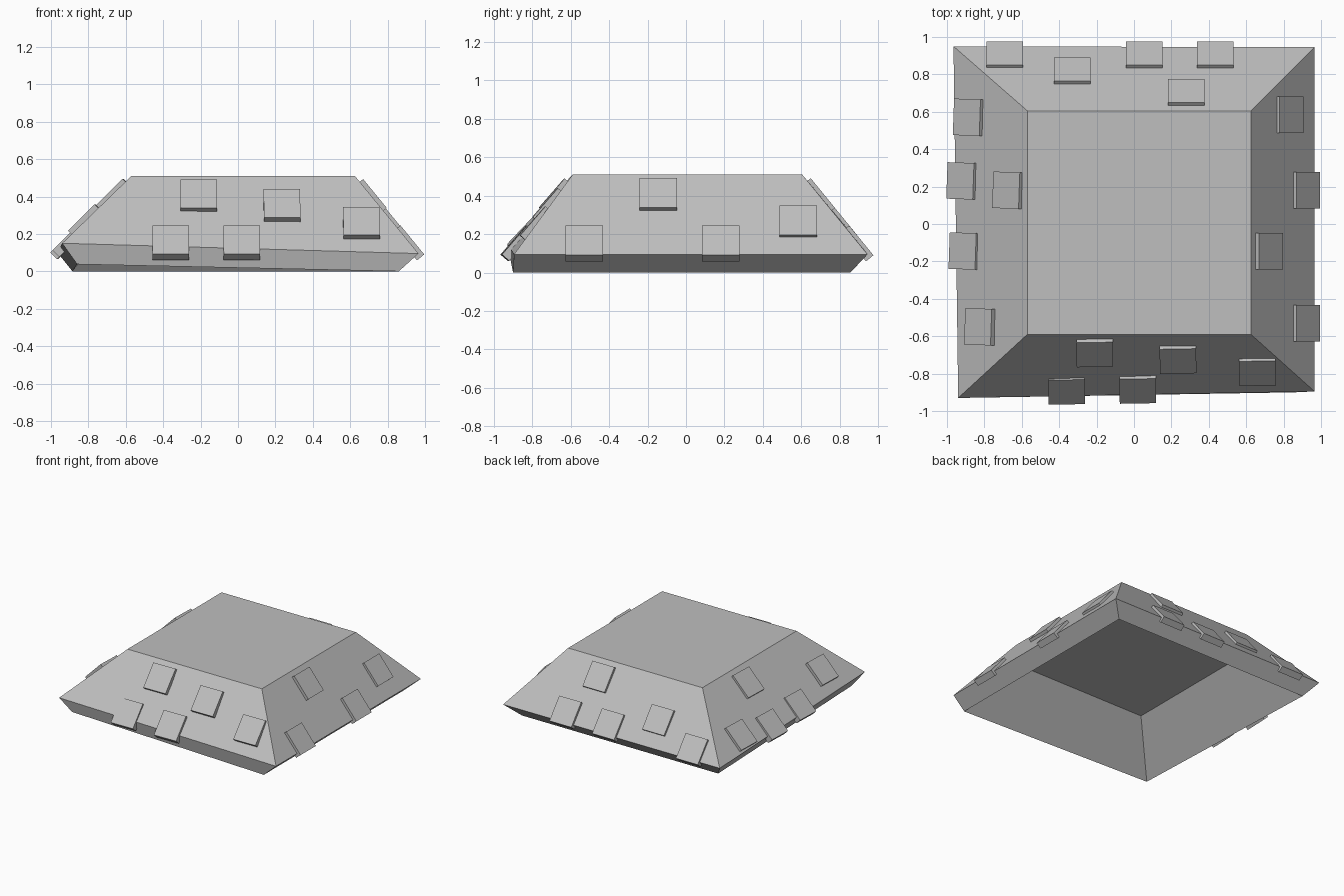
import bpy
import bmesh
from math import radians
from mathutils import Matrix, Vector

cube = bpy.data.objects.get("Cube")
if cube:
    bpy.data.objects.remove(cube, do_unlink=True)

grey = bpy.data.materials.new("plain grey")
grey.use_nodes = True
grey.diffuse_color = (0.52, 0.52, 0.52, 1)
grey.node_tree.nodes["Principled BSDF"].inputs["Base Color"].default_value = (0.52, 0.52, 0.52, 1)


def finish(name, bm):
    """Turn a bmesh into a named grey object."""
    bmesh.ops.recalc_face_normals(bm, faces=bm.faces)
    mesh = bpy.data.meshes.new(name)
    bm.to_mesh(mesh)
    bm.free()
    mesh.materials.append(grey)
    obj = bpy.data.objects.new(name, mesh)
    bpy.context.scene.collection.objects.link(obj)
    return obj


# Hollow shell: outer top, outer rim, lower lip, inner ceiling
rings = [
    [(-.57, -.59, .51), (.625, -.59, .51), (.625, .605, .51), (-.57, .605, .51)],
    [(-.94, -.93, .15), (.965, -.895, .095), (.965, .945, .095), (-.965, .95, .1)],
    [(-.86, -.88, .038), (.86, -.9, 0), (.86, .855, 0), (-.885, .855, 0)],
    [(-.57, -.6, .36), (.565, -.605, .36), (.565, .56, .36), (-.57, .56, .36)],
]
bm = bmesh.new()
loops = [[bm.verts.new(p) for p in ring] for ring in rings]
for a, b in zip(loops, loops[1:]):
    for i in range(4):
        j = (i + 1) % 4
        bm.faces.new((a[i], a[j], b[j], b[i]))
bm.faces.new(loops[0])
bm.faces.new(loops[-1])
finish("shell", bm)

# Square plates half sunk in each slope: (outward angle, slope, [(x, y, z), ...])
sides = {
    "front": (-89, 49, [(-.36, -.88, .153), (-.21, -.68, .398), (.02, -.875, .153),
                        (.235, -.715, .348), (.66, -.78, .253)]),
    "left": (0, 50.7, [(.913, -.53, .152), (.713, -.145, .4), (.913, .18, .152),
                       (.823, .585, .257)]),
    "back": (90, 50.7, [(-.69, .893, .152), (-.33, .808, .257), (.055, .893, .152),
                        (.435, .893, .152), (.28, .693, .398)]),
    "right": (178, 45, [(-.877, .57, .19), (-.912, .23, .153), (-.9, -.145, .165),
                        (-.667, .18, .406), (-.817, -.55, .27)]),
}
for side, (angle, slope, centres) in sides.items():
    turn = Matrix.Rotation(radians(angle), 4, "Z") @ Matrix.Rotation(radians(slope), 4, "Y")
    for n, centre in enumerate(centres, 1):
        bm = bmesh.new()
        bmesh.ops.create_cube(bm, size=1)
        bmesh.ops.scale(bm, verts=bm.verts, vec=Vector((.2, .195, .05)))
        plate = finish(f"{side}_plate_{n}", bm)
        plate.matrix_world = Matrix.Translation(centre) @ turn
